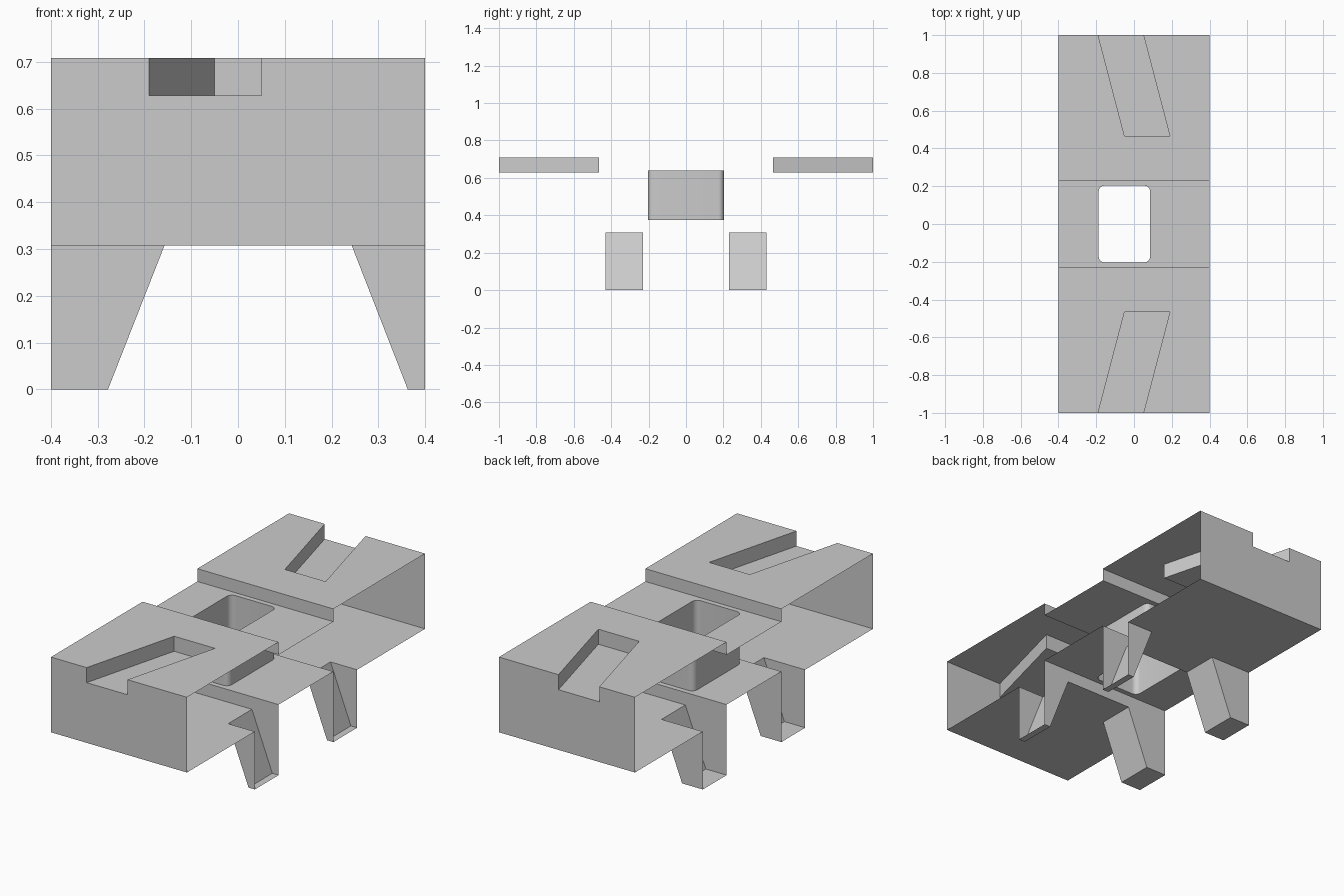
import bpy
import bmesh
from math import cos, sin, pi

cube = bpy.data.objects.get("Cube")
if cube:
    bpy.data.objects.remove(cube)

# Main dimensions
W = 0.4
END, STEP, LEG = -1.0, -0.23, -0.43
TOP, POCKET, DECK, UNDER, BASE = 0.708, 0.628, 0.64, 0.375, 0.308

grey = bpy.data.materials.new("plain_grey")
grey.use_nodes = True
colour = (0.6, 0.6, 0.6, 1)
grey.diffuse_color = colour
grey.node_tree.nodes["Principled BSDF"].inputs["Base Color"].default_value = colour


def level(path, z, up=True):
    """Flat face at height z from a counter-clockwise outline."""
    face = [(x, y, z) for x, y in path]
    return face if up else face[::-1]


def upright(path, y, front=True):
    """Face standing across the model at depth y."""
    face = [(x, y, z) for x, z in path]
    return face if front else face[::-1]


def walls(path, z0, z1):
    """Upright strip along a path, facing to its right."""
    return [[(*p, z0), (*q, z0), (*q, z1), (*p, z1)] for p, q in zip(path, path[1:])]


def build(name, faces):
    """Open sheet mesh of the front half, mirrored to the back."""
    bm = bmesh.new()
    for face in faces:
        bm.faces.new([bm.verts.new(co) for co in face])
    bmesh.ops.remove_doubles(bm, verts=bm.verts[:], dist=0.0005)
    mesh = bpy.data.meshes.new(name)
    bm.to_mesh(mesh)
    bm.free()
    mesh.materials.append(grey)
    obj = bpy.data.objects.new(name, mesh)
    bpy.context.collection.objects.link(obj)
    mirror = obj.modifiers.new("front_to_back", 'MIRROR')
    mirror.use_axis = (False, True, False)
    return obj


# End blocks: top with slanted pocket, end face, base with leg openings
pocket = [(-0.19, END), (-0.05, -0.465), (0.19, -0.465), (0.05, END)]
inner_l, inner_r = -0.157, 0.243
top = [(-W, END)] + pocket + [(W, END), (W, STEP), (-W, STEP)]
base = [(-W, END), (W, END), (W, LEG), (inner_r, LEG), (inner_r, STEP),
        (inner_l, STEP), (inner_l, LEG), (-W, LEG)]
end_face = [(-W, BASE), (W, BASE), (W, TOP), (0.05, TOP), (0.05, POCKET),
            (-0.19, POCKET), (-0.19, TOP), (-W, TOP)]
across = [(W, STEP), (-W, STEP)]
build("end_blocks", [level(top, TOP), level(base, BASE, False), upright(end_face, END)]
      + walls(across, DECK, TOP) + walls(across, BASE, UNDER))
build("slanted_pockets", [level(pocket, POCKET, False)] + walls(pocket, POCKET, TOP))

# Centre bridge: two plates with a rounded opening
left, right, depth, r = -0.187, 0.085, -0.203, 0.03
opening = [(right, 0)]
for cx, start in ((right - r, 0), (left + r, -pi / 2)):
    for i in range(7):
        a = start - i * pi / 12
        opening.append((cx + r * cos(a), depth + r + r * sin(a)))
opening.append((left, 0))
plate = [(-W, STEP), (W, STEP), (W, 0)] + opening + [(-W, 0)]
build("centre_plates", [level(plate, DECK), level(plate, UNDER, False)])
opening_wall = build("opening_wall", walls(opening[::-1], UNDER, DECK))
bpy.context.view_layer.objects.active = opening_wall
opening_wall.select_set(True)
bpy.ops.object.shade_smooth_by_angle()

# Legs: tapered shells, open at the top and outer side
for name, side, foot, inner in (("right_legs", -W, -0.278, inner_l),
                                ("left_legs", W, 0.363, inner_r)):
    outline = [(side, 0), (foot, 0), (inner, BASE), (side, BASE)]
    is_right = side < 0
    slope = [(foot, LEG, 0), (foot, STEP, 0), (inner, STEP, BASE), (inner, LEG, BASE)]
    sole = [(side, LEG), (foot, LEG), (foot, STEP), (side, STEP)]
    build(name, [upright(outline, LEG, is_right), upright(outline, STEP, not is_right),
                 slope if is_right else slope[::-1], level(sole, 0, not is_right)])
